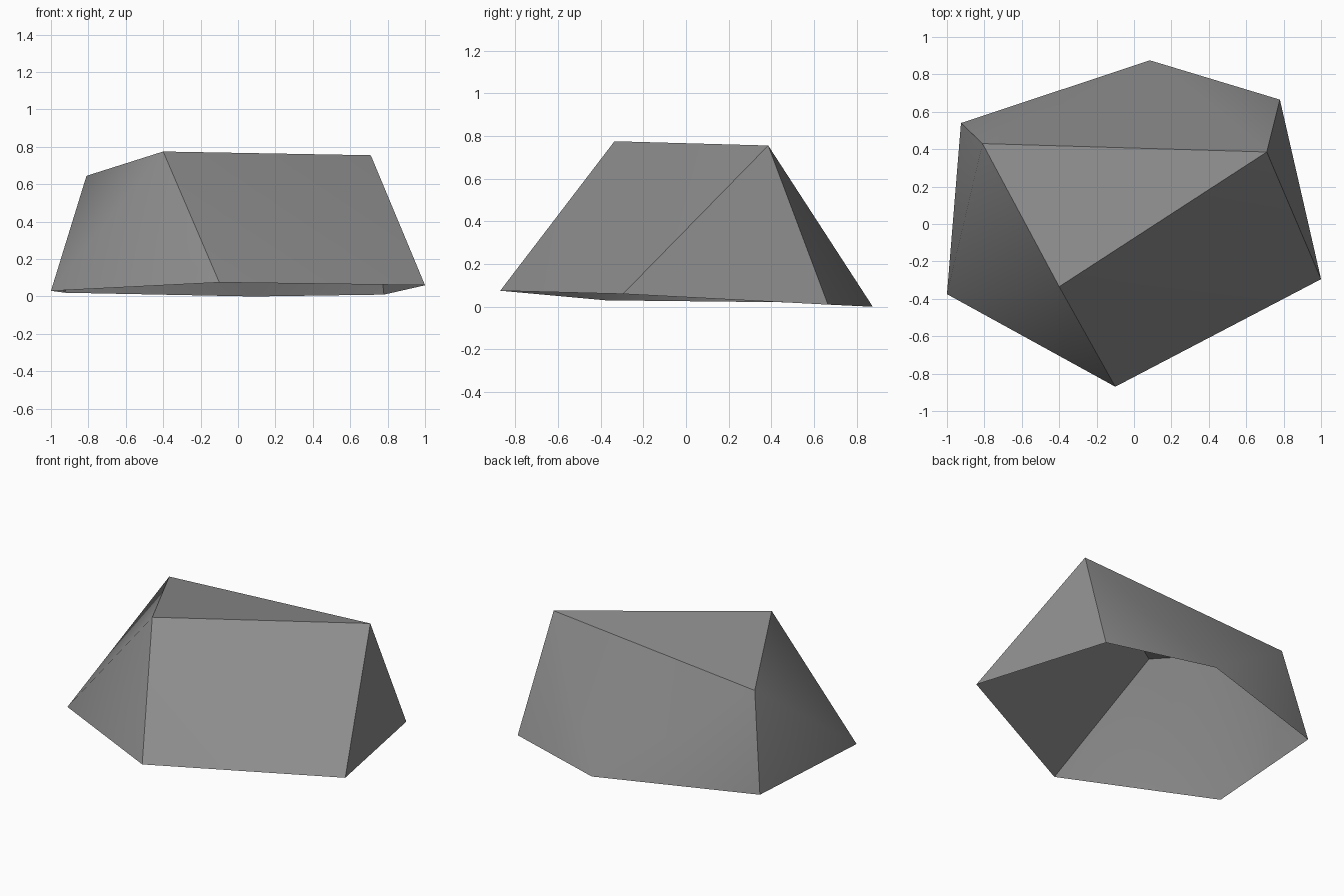
import bpy
import bmesh
from math import radians

cube = bpy.data.objects.get("Cube")
if cube:
    bpy.data.objects.remove(cube, do_unlink=True)

# Stone colour
stone = bpy.data.materials.new("stone_grey")
stone.use_nodes = True
grey = (0.27, 0.27, 0.27, 1)
stone.diffuse_color = grey
shader = stone.node_tree.nodes["Principled BSDF"]
shader.inputs["Base Color"].default_value = grey
shader.inputs["Roughness"].default_value = 0.9

# Corners of the sloping top and of the uneven ground rim
top = [(-0.81, 0.43, 0.645), (0.71, 0.385, 0.755), (-0.40, -0.335, 0.775)]
rim = [(-1.0, -0.375, 0.03), (-0.10, -0.87, 0.075), (1.0, -0.295, 0.06),
       (0.78, 0.665, 0.01), (0.085, 0.875, 0.0), (-0.925, 0.54, 0.02)]

# Wrap the corners in a faceted hull
bm = bmesh.new()
for corner in top + rim:
    bm.verts.new(corner)
bmesh.ops.convex_hull(bm, input=bm.verts[:])
bmesh.ops.recalc_face_normals(bm, faces=bm.faces[:])
bm.normal_update()

# Leave the underside open
underside = [f for f in bm.faces if f.normal.z < -0.1]
bmesh.ops.delete(bm, geom=underside, context='FACES')

mesh = bpy.data.meshes.new("rock")
bm.to_mesh(mesh)
bm.free()
mesh.materials.append(stone)
rock = bpy.data.objects.new("rock", mesh)
bpy.context.collection.objects.link(rock)

# Soften shallow facets, keep the main ridges sharp
bpy.ops.object.select_all(action='DESELECT')
rock.select_set(True)
bpy.context.view_layer.objects.active = rock
bpy.ops.object.shade_smooth_by_angle(angle=radians(45))
